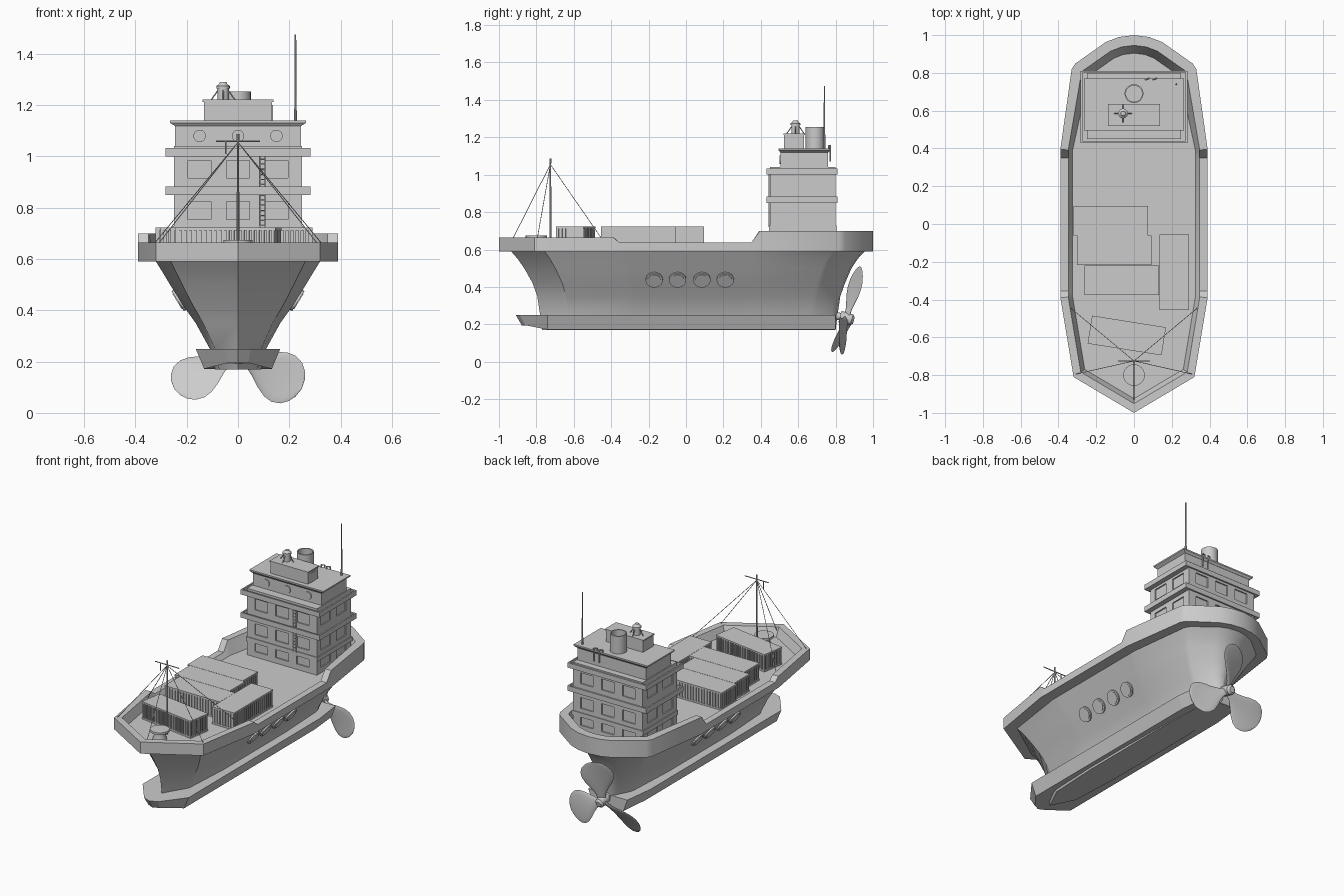
import bpy, bmesh, math
from mathutils import Vector, Matrix

if "Cube" in bpy.data.objects:
    bpy.data.objects.remove(bpy.data.objects["Cube"])


def make(name, bm, smooth=None):
    bmesh.ops.recalc_face_normals(bm, faces=bm.faces)
    me = bpy.data.meshes.new(name)
    bm.to_mesh(me)
    bm.free()
    ob = bpy.data.objects.new(name, me)
    bpy.context.collection.objects.link(ob)
    if smooth:
        bpy.ops.object.select_all(action='DESELECT')
        ob.select_set(True)
        bpy.context.view_layer.objects.active = ob
        bpy.ops.object.shade_smooth_by_angle(angle=math.radians(smooth))
    return ob


def add_box(bm, x0, x1, y0, y1, z0, z1):
    m = Matrix.Translation(((x0 + x1) / 2, (y0 + y1) / 2, (z0 + z1) / 2))
    bmesh.ops.create_cube(bm, size=1, matrix=m @ Matrix.Diagonal((x1 - x0, y1 - y0, z1 - z0, 1)))


def box(name, *d):
    bm = bmesh.new()
    add_box(bm, *d)
    return make(name, bm)


def add_rod(bm, a, b, r, r2=None, n=8):
    a, b = Vector(a), Vector(b)
    d = b - a
    m = Matrix.Translation((a + b) / 2) @ d.to_track_quat('Z', 'Y').to_matrix().to_4x4()
    bmesh.ops.create_cone(bm, cap_ends=True, segments=n, radius1=r,
                          radius2=r if r2 is None else r2, depth=d.length, matrix=m)


def rods(name, items, n=8):
    bm = bmesh.new()
    for it in items:
        add_rod(bm, *it, n=n)
    return make(name, bm, 35)


def add_loft(bm, rings, caps=True):
    vs = [[bm.verts.new(p) for p in r] for r in rings]
    n = len(vs[0])
    for a, b in zip(vs, vs[1:]):
        for i in range(n):
            bm.faces.new((a[i], a[(i + 1) % n], b[(i + 1) % n], b[i]))
    if caps:
        bm.faces.new(vs[0])
        bm.faces.new(vs[-1])


def mirrored(half):
    return half + [(-p[0], *p[1:]) for p in half[-2:0:-1]]


def lathe(name, cx, cy, prof, n=24):
    bm = bmesh.new()
    add_loft(bm, [[(cx + r * math.cos(2 * math.pi * i / n), cy + r * math.sin(2 * math.pi * i / n), z)
                   for i in range(n)] for r, z in prof])
    return make(name, bm, 35)


# Hull: deck outline with bulwark heights, lofted from keel to deck
outline = mirrored([(0, -1, .665), (.32, -.81, .665), (.39, -.39, .665), (.39, -.355, .637),
                    (.39, .35, .637), (.39, .395, .70), (.33, .82, .70), (.31, .85, .70),
                    (.15, .963, .70), (.08, .99, .70), (0, 1, .70)])


def inset(d, extra=0, z=None):
    out, n = [], len(outline)
    for i, p in enumerate(outline):
        a, b, c = (Vector(outline[k % n][:2]) for k in (i - 1, i, i + 1))
        e, f = (b - a).normalized(), (c - b).normalized()
        n1, n2 = Vector((e.y, -e.x)), Vector((f.y, -f.x))
        q = b - (n1 + n2) / (1 + n1.dot(n2)) * (d + (extra if p[1] > .5 else 0))
        out.append((q.x, q.y, p[2] if z is None else z))
    return out


rings = []
for z, w, y0, y1 in [(.17, .09, -.77, .80), (.25, .11, -.78, .81), (.35, .165, -.795, .825),
                     (.42, .215, -.82, .85), (.50, .265, -.865, .885), (.55, .295, -.9, .918),
                     (.59, .32, -.935, .955)]:
    rings.append([(x / .39 * w, y0 + (y + 1) / 2 * (y1 - y0), z) for x, y, _ in outline])
DECK = .61
rings += [inset(0, 0, .59), inset(0), inset(.042, .012), inset(.065, .03, DECK)]
bm = bmesh.new()
add_loft(bm, rings)
make("hull", bm, 28)

# Keel skirt
keel = mirrored([(0, -.91, .25), (.05, -.89, .25), (.165, -.74, .25), (.165, .6, .25),
                 (.14, .80, .25), (0, .80, .25)])
bm = bmesh.new()
add_loft(bm, [keel, [(x * .8, y * .965 if y < -.85 else y, .195 if y < -.85 else .172) for x, y, _ in keel]])
make("keel", bm)

# Portholes lying on the sloping sides
for s in (1, -1):
    for i, y in enumerate((-.17, -.045, .085, .21)):
        c, nrm = Vector((s * .228, y, .44)), Vector((s * .85, 0, -.52))
        rods(f"porthole_{'right' if s > 0 else 'left'}_{i}",
             [(c - nrm * .03, c + nrm * .008, .046), (c, c + nrm * .011, .036)], 24)

# Superstructure with recessed windows
house = box("cabin_block", -.25, .25, .45, .80, .60, 1.04)
bm = bmesh.new()
for z0, z1 in ((.645, .70), (.755, .825), (.915, .985)):
    for x in (-.15, 0, .15):
        add_box(bm, x - .045, x + .045, .43, .458, z0, z1)
        add_box(bm, x - .045, x + .045, .792, .82, z0, z1)
    for y in (.54, .70):
        for s in (-1, 1):
            xs = sorted((s * .242, s * .28))
            add_box(bm, xs[0], xs[1], y - .05, y + .05, z0, z1)
cut = make("window_cutter", bm)
cut.hide_render = True
cut.hide_viewport = True
mod = house.modifiers.new("windows", 'BOOLEAN')
mod.operation, mod.object, mod.solver = 'DIFFERENCE', cut, 'EXACT'

# Balconies: floor slab with a low parapet
for i, (z0, z1) in enumerate(((.85, .883), (1.0, 1.032))):
    bm = bmesh.new()
    add_box(bm, -.28, .28, .432, .808, z0, z0 + .012)
    for s in (-1, 1):
        xs = sorted((s * .273, s * .282))
        add_box(bm, xs[0], xs[1], .43, .81, z0, z1)
    add_box(bm, -.282, .282, .43, .439, z0, z1)
    add_box(bm, -.282, .282, .801, .81, z0, z1)
    make(f"balcony_{i}", bm)
box("house_foot_trim", -.256, .256, .445, .805, .70, .728)
box("bridge_floor", -.25, .25, .45, .80, 1.0, 1.032)
box("bridge", -.245, .245, .505, .76, 1.03, 1.125)
bm = bmesh.new()
add_loft(bm, [[(sx * w, .633 + sy * d, z) for sx, sy in ((-1, -1), (1, -1), (1, 1), (-1, 1))]
              for w, d, z in ((.245, .128, 1.118), (.265, .138, 1.131), (.265, .138, 1.14))])
make("bridge_roof", bm)
rods("bridge_windows", [((x, .52, 1.08), (x, .499, 1.08), .024) for x in (-.15, 0, .15)], 20)
box("top_cabin", -.133, .133, .525, .63, 1.13, 1.215)
box("top_cabin_roof", -.138, .138, .52, .635, 1.213, 1.221)
box("top_cabin_door", .133, .136, .555, .60, 1.14, 1.20)

# Funnel, radar post, antenna, vent pipes, ladder
lathe("funnel", 0, .69, [(.05, 1.13), (.05, 1.254), (.043, 1.254), (.043, 1.16)])
lathe("radar_post", -.058, .585, [(.022, 1.22), (.022, 1.265), (.026, 1.265), (.026, 1.275),
                                  (.018, 1.28), (.012, 1.29)], 16)
rods("radar_legs", [((-.058 + .015 * dx, .585 + .015 * dy, 1.265),
                     (-.058 + .048 * dx, .585 + .048 * dy, 1.218), .0025)
                    for dx, dy in ((1, 0), (-1, 0), (0, 1), (0, -1))])
rods("antenna", [((.224, .74, 1.13), (.224, .74, 1.475), .005, .003), ((.224, .74, 1.13), (.224, .74, 1.18), .006)])
pipes = []
for x in (.08, .12):
    pipes += [((x, .772, 1.07), (x, .772, 1.155), .004), ((x, .772, 1.155), (x - .02, .765, 1.155), .004),
              ((x - .02, .765, 1.155), (x - .02, .765, 1.13), .005)]
rods("vent_pipes", pipes)
rods("ladder", [((x, .443, .72), (x, .443, 1.0), .0025) for x in (.085, .105)] +
     [((.085, .443, .73 + .02 * i), (.105, .443, .73 + .02 * i), .002) for i in range(14)], 6)


# Corrugated cargo containers
def container(name, cx, cy, lx, ly, ang=0):
    bm = bmesh.new()
    hx, hy, z0, z1 = lx / 2, ly / 2, DECK, .722
    add_box(bm, -hx + .006, hx - .006, -hy + .006, hy - .006, z0, z1 - .002)
    for a, b in ((z0, z0 + .01), (z1 - .01, z1)):
        add_box(bm, -hx, hx, -hy, hy, a, b)
    nx, ny = round(lx / .02), round(ly / .02)
    for i in range(nx):
        x = -hx + (i + .5) * lx / nx
        for y in (-hy, hy - .007):
            add_box(bm, x - .005, x + .005, y, y + .007, z0 + .005, z1 - .005)
    for i in range(ny):
        y = -hy + (i + .5) * ly / ny
        for x in (-hx, hx - .007):
            add_box(bm, x, x + .007, y - .005, y + .005, z0 + .005, z1 - .005)
    ob = make(name, bm)
    ob.location = (cx, cy, 0)
    ob.rotation_euler.z = math.radians(ang)


for i, c in enumerate([(-.123, .018, .396, .156), (-.105, -.14, .396, .156), (-.065, -.298, .396, .156),
                       (.212, -.255, .156, .40), (-.038, -.59, .396, .15, -9)]):
    container(f"container_{i}", *c)

# Foredeck capstan, mast and stays
lathe("capstan", 0, -.80, [(.045, DECK - .01), (.035, .635), (.035, .652), (.057, .66), (.057, .674)])
rods("mast", [((0, -.725, .60), (0, -.725, 1.065), .006, .004), ((0, -.725, 1.06), (0, -.725, 1.088), .005),
              ((-.085, -.725, 1.06), (.085, -.725, 1.06), .003),
              ((-.047, -.725, 1.06), (-.047, -.725, 1.01), .003)])
rods("stays", [((0, -.725, 1.055), p, .0018) for p in
               ((0, -.93, .65), (.31, -.795, .66), (-.31, -.795, .66), (.335, -.445, .65), (-.335, -.445, .65))], 6)

# Tilted three-blade propeller
bm = bmesh.new()
for k in range(3):
    turn = Matrix.Rotation(k * 2 * math.pi / 3, 4, 'Y')
    secs = []
    for r, w in ((.015, .024), (.05, .03), (.09, .052), (.13, .079), (.17, .098), (.205, .102),
                 (.24, .09), (.265, .066), (.28, .038), (.286, .006)):
        tw = Matrix.Rotation(math.radians(32 - 60 * r), 4, 'Z')
        t = .009 * (1 - r / .32) + .0015
        secs.append([turn @ tw @ Vector((w * math.cos(a), t * math.sin(a), r))
                     for a in (2 * math.pi * i / 16 for i in range(16))])
    add_loft(bm, secs)
add_rod(bm, (0, -.09, 0), (0, -.02, 0), .02, n=20)
add_rod(bm, (0, -.035, 0), (0, .03, 0), .032, .03, 20)
add_rod(bm, (0, .03, 0), (0, .042, 0), .03, .018, 20)
prop = make("propeller", bm, 40)
prop.location = (0, .857, .232)
prop.rotation_euler.x = math.radians(-15)
